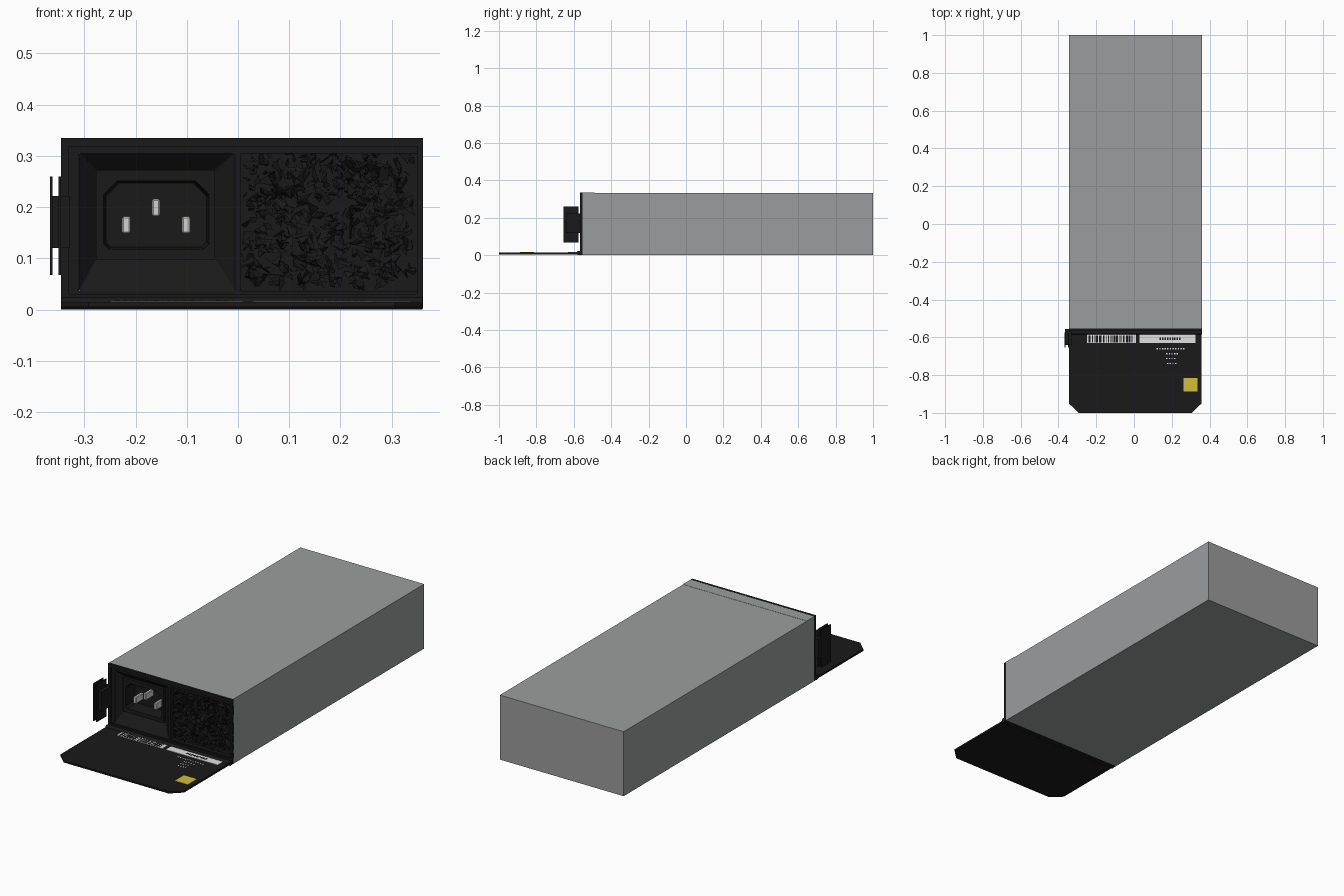
import bpy, bmesh, math, random
from mathutils import Vector

random.seed(7)
if "Cube" in bpy.data.objects:
    bpy.data.objects.remove(bpy.data.objects["Cube"])


def material(name, rgb):
    m = bpy.data.materials.new(name)
    m.use_nodes = True
    m.diffuse_color = (*rgb, 1)
    m.node_tree.nodes["Principled BSDF"].inputs["Base Color"].default_value = (*rgb, 1)
    return m


grey = material("casing grey", (0.33, 0.335, 0.34))
black = material("matte black", (0.01, 0.01, 0.01))
metal = material("contact metal", (0.65, 0.65, 0.63))
white = material("label white", (0.75, 0.75, 0.75))
yellow = material("sticker yellow", (0.65, 0.52, 0.04))


def finish(name, bm, mat):
    bmesh.ops.recalc_face_normals(bm, faces=bm.faces)
    mesh = bpy.data.meshes.new(name)
    bm.to_mesh(mesh)
    bm.free()
    mesh.materials.append(mat)
    ob = bpy.data.objects.new(name, mesh)
    bpy.context.scene.collection.objects.link(ob)
    return ob


def add_box(bm, x0, x1, y0, y1, z0, z1):
    verts = bmesh.ops.create_cube(bm, size=1)["verts"]
    bmesh.ops.scale(bm, vec=(x1 - x0, y1 - y0, z1 - z0), verts=verts)
    bmesh.ops.translate(bm, vec=((x0 + x1) / 2, (y0 + y1) / 2, (z0 + z1) / 2), verts=verts)


def boxes(name, mat, *items):
    bm = bmesh.new()
    for item in items:
        add_box(bm, *item)
    return finish(name, bm, mat)


def rect_ring(x0, x1, z0, z1, y, top=0.002, low=0.002):
    """Rectangle in the xz plane with cut corners."""
    pts = [(x0 + low, z0), (x1 - low, z0), (x1, z0 + low), (x1, z1 - top),
           (x1 - top, z1), (x0 + top, z1), (x0, z1 - top), (x0, z0 + low)]
    return [(x, y, z) for x, z in pts]


def loft(name, mat, rings):
    """Join rings of equal length and cap the last one."""
    bm = bmesh.new()
    loops = [[bm.verts.new(p) for p in ring] for ring in rings]
    n = len(loops[0])
    for a, b in zip(loops, loops[1:]):
        for i in range(n):
            j = (i + 1) % n
            bm.faces.new((a[i], a[j], b[j], b[i]))
    bm.faces.new(loops[-1])
    return finish(name, bm, mat)


L, R, TOP = -0.345, 0.36, 0.335

# Casing, open at the front, with a slightly raised front sleeve
bm = bmesh.new()
add_box(bm, L, R, -0.55, 1, 0.002, TOP - 0.001)
front = [f for f in bm.faces if f.normal.y < -0.9]
bmesh.ops.delete(bm, geom=front, context="FACES")
finish("casing", bm, grey)
boxes("front_sleeve", grey,
      (L, R, -0.553, -0.49, TOP - 0.003, TOP),
      (R - 0.002, R + 0.001, -0.553, -0.49, 0.002, TOP))

# Stepped bezel around the two bays
boxes("bezel", black,
      (L, R + 0.001, -0.566, -0.55, 0.318, TOP),
      (L, R + 0.001, -0.566, -0.55, 0.002, 0.03),
      (L, -0.33, -0.566, -0.55, 0.03, 0.318),
      (0.35, R + 0.001, -0.566, -0.55, 0.03, 0.318),
      (-0.33, 0.35, -0.559, -0.54, 0.305, 0.318),
      (-0.33, 0.35, -0.559, -0.54, 0.03, 0.036),
      (-0.33, -0.31, -0.559, -0.54, 0.036, 0.305),
      (-0.006, 0.006, -0.559, -0.53, 0.036, 0.305))

# Funnel leading into the power inlet
loft("inlet_surround", black, [
    rect_ring(-0.31, -0.006, 0.036, 0.305, -0.559),
    rect_ring(-0.277, -0.045, 0.097, 0.272, -0.525),
    rect_ring(-0.277, -0.045, 0.097, 0.272, -0.54),
    rect_ring(-0.262, -0.057, 0.118, 0.251, -0.54, 0.026, 0.01),
    rect_ring(-0.258, -0.061, 0.122, 0.247, -0.47, 0.026, 0.01)])

# Contact blades, with the middle one higher
pins = boxes("contact_pins", metal,
             *[(x - 0.008, x + 0.008, -0.53, -0.468, z - 0.017, z + 0.017)
               for x, z in ((-0.218, 0.165), (-0.16, 0.199), (-0.101, 0.165))])
bevel = pins.modifiers.new("tips", "BEVEL")
bevel.width = 0.003

# Vent bay filled with angular flakes
boxes("vent_back", black, (0.003, 0.353, -0.535, -0.53, 0.033, 0.318))
bm = bmesh.new()
for i in range(520):
    centre = Vector((random.uniform(0.017, 0.338), random.uniform(-0.553, -0.535),
                     random.uniform(0.047, 0.303)))
    size = random.uniform(0.01, 0.019)
    corners = []
    for k in range(4):
        d = Vector((random.gauss(0, 1), random.gauss(0, 1), random.gauss(0, 1))).normalized()
        d.y *= 0.7
        corners.append(bm.verts.new(centre + d * size))
    for skip in range(4):
        bm.faces.new([v for k, v in enumerate(corners) if k != skip])
finish("vent_flakes", bm, black)

# Fold-down tray with cut front corners
outline = [(L, -0.572), (L, -0.95), (-0.292, -1), (0.305, -1), (0.358, -0.95), (0.358, -0.572)]
loft("tray", black, [
    [(x, y, 0.014) for x, y in reversed(outline)],
    [(x, y, 0.005) for x, y in reversed(outline)]])
top = loft("tray_top", black, [[(x, y, 0.0142) for x, y in outline]])

# Hinge rod along the bottom of the bezel
bm = bmesh.new()
bmesh.ops.create_cone(bm, cap_ends=True, segments=16, radius1=0.012, radius2=0.012, depth=R - L)
for v in bm.verts:
    v.co = Vector((v.co.z + (L + R) / 2, v.co.x - 0.574, v.co.y + 0.012))
hinge = finish("tray_hinge", bm, black)
bpy.context.view_layer.objects.active = hinge
hinge.select_set(True)
bpy.ops.object.shade_smooth_by_angle()

# Labels on the tray
Z = 0.0145
boxes("label_plates", white,
      (-0.248, 0.01, -0.63, -0.586, Z, Z + 0.002),
      (0.03, 0.325, -0.63, -0.586, Z, Z + 0.002))
stripes = []
x = -0.24
while x < -0.005:
    w = random.choice((0.003, 0.006, 0.01))
    stripes.append((x, x + w, -0.627, -0.589, Z, Z + 0.003))
    x += w + random.choice((0.004, 0.007))
for i in range(9):
    x = 0.135 + i * 0.013
    stripes.append((x, x + 0.008, -0.615, -0.602, Z, Z + 0.003))
boxes("label_stripes", black, *stripes)
specks = []
for row, (start, count) in enumerate(((0.12, 11), (0.17, 5), (0.17, 4), (0.175, 4))):
    for i in range(count):
        x, y = start + i * 0.014, -0.657 - row * 0.026
        specks.append((x, x + 0.007, y - 0.007, y, Z, Z + 0.001))
boxes("printed_specks", white, *specks)
boxes("yellow_sticker", yellow, (0.262, 0.336, -0.888, -0.814, Z, Z + 0.002))

# Side latch: two thin plates joined by a block
boxes("side_latch", black,
      (-0.367, -0.362, -0.655, -0.575, 0.067, 0.26),
      (-0.35, -0.345, -0.655, -0.575, 0.067, 0.26),
      (-0.365, -0.328, -0.64, -0.555, 0.12, 0.222))
